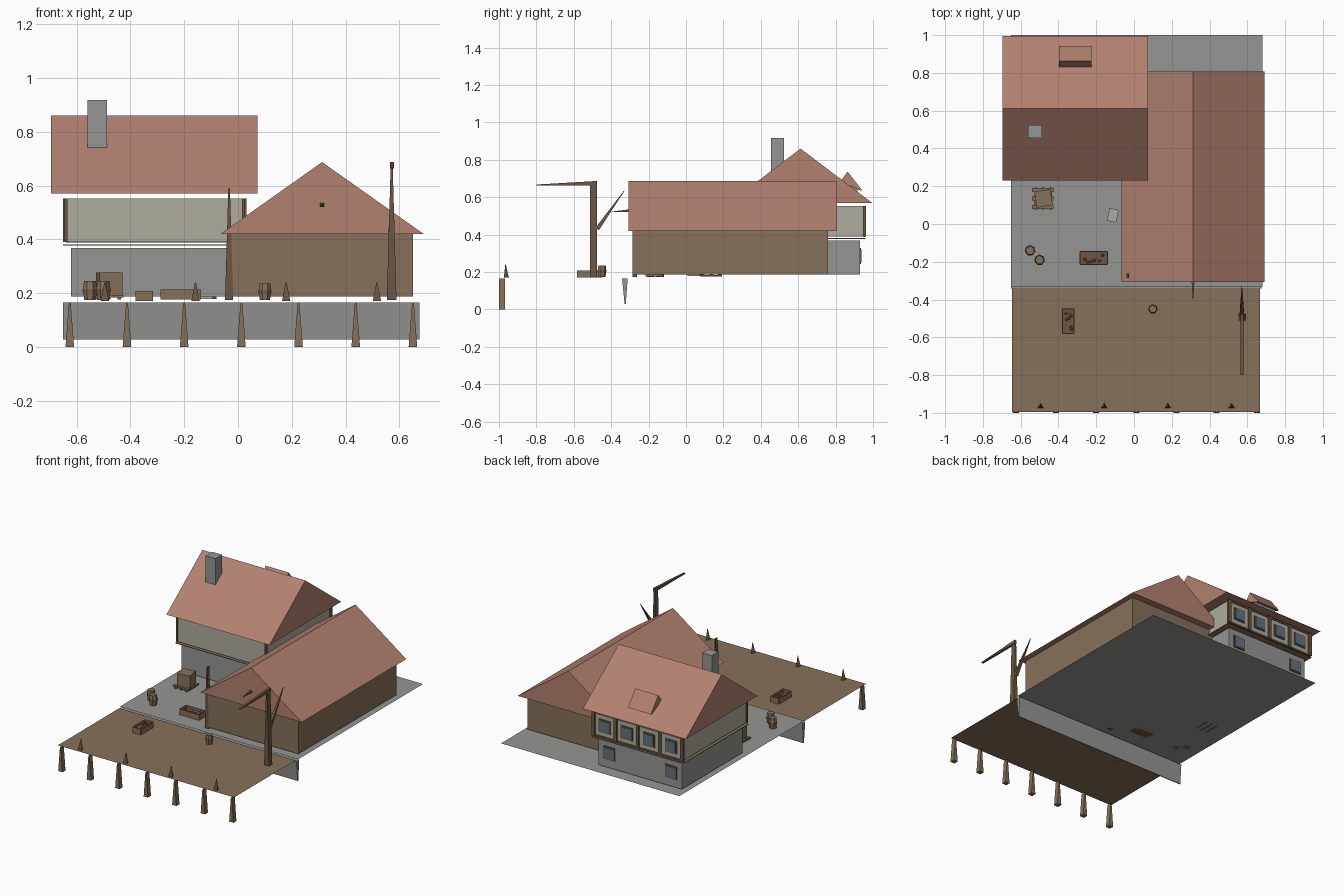
import bpy, bmesh, math, random
from mathutils import Vector, Matrix

if "Cube" in bpy.data.objects:
    bpy.data.objects.remove(bpy.data.objects["Cube"])

random.seed(4)


def material(name, r, g, b):
    m = bpy.data.materials.new(name)
    m.diffuse_color = (r, g, b, 1)
    m.use_nodes = True
    m.node_tree.nodes["Principled BSDF"].inputs["Base Color"].default_value = m.diffuse_color
    return m


TILE = material("roof_tile", 0.45, 0.22, 0.16)
WOOD = material("timber", 0.24, 0.165, 0.10)
DARK = material("dark_timber", 0.15, 0.095, 0.06)
STONE = material("stone", 0.30, 0.30, 0.29)
PLASTER = material("plaster", 0.43, 0.41, 0.34)
GLASS = material("glass", 0.12, 0.17, 0.22)
RED = material("red_goods", 0.50, 0.12, 0.09)


def finish(name, bm, mat, matrix=None):
    if matrix:
        bm.transform(matrix)
    bmesh.ops.recalc_face_normals(bm, faces=bm.faces)
    me = bpy.data.meshes.new(name)
    bm.to_mesh(me)
    bm.free()
    me.materials.append(mat)
    ob = bpy.data.objects.new(name, me)
    bpy.context.collection.objects.link(ob)
    return ob


def box(name, x0, x1, y0, y1, z0, z1, mat, turn=0):
    bm = bmesh.new()
    bmesh.ops.create_cube(bm, size=1)
    bm.transform(Matrix.Diagonal((x1 - x0, y1 - y0, z1 - z0, 1)))
    place = Matrix.Translation(((x0 + x1) / 2, (y0 + y1) / 2, (z0 + z1) / 2))
    return finish(name, bm, mat, place @ Matrix.Rotation(math.radians(turn), 4, 'Z'))


def sheet(name, x0, x1, y0, y1, z, mat):
    bm = bmesh.new()
    bm.faces.new([bm.verts.new(p) for p in
                  ((x0, y0, z), (x1, y0, z), (x1, y1, z), (x0, y1, z))])
    return finish(name, bm, mat)


def prism(name, profile, axis, a, b, mat):
    """Extrude a 2D outline (across, z) along the x or y axis."""
    bm = bmesh.new()
    at = (lambda p, t: (t, p[0], p[1])) if axis == 'x' else (lambda p, t: (p[0], t, p[1]))
    ends = [[bm.verts.new(at(p, t)) for p in profile] for t in (a, b)]
    n = len(profile)
    bm.faces.new(ends[0])
    bm.faces.new(ends[1])
    for i in range(n):
        j = (i + 1) % n
        bm.faces.new((ends[0][i], ends[0][j], ends[1][j], ends[1][i]))
    return finish(name, bm, mat)


def spike(name, start, end, r1, r2, sides, mat):
    """Tapered bar between two points."""
    start, end = Vector(start), Vector(end)
    d = end - start
    bm = bmesh.new()
    bmesh.ops.create_cone(bm, cap_ends=True, segments=sides, radius1=r1,
                          radius2=r2, depth=d.length)
    spin = Matrix.Rotation(math.pi / sides, 4, 'Z')
    place = Matrix.Translation((start + end) / 2)
    return finish(name, bm, mat, place @ d.to_track_quat('Z', 'Y').to_matrix().to_4x4() @ spin)


def wedge_post(name, x, y0, y1, z0, z1, w, mat):
    prism(name, [(x - w / 2, z0), (x + w / 2, z0), (x + w * .1, z1), (x - w * .1, z1)],
          'y', y0, y1, mat)


def tray(name, cx, cy, w, d, z, h):
    """Open goods crate with red lumps."""
    t = 0.006
    box(name + "_base", cx - w/2, cx + w/2, cy - d/2, cy + d/2, z, z + h * .6, DARK)
    for s in (-1, 1):
        box(name + "_long_side", cx - w/2, cx + w/2, cy + s*d/2 - t/2, cy + s*d/2 + t/2, z, z + h, WOOD)
        box(name + "_end", cx + s*w/2 - t/2, cx + s*w/2 + t/2, cy - d/2, cy + d/2, z, z + h, WOOD)
    for i in range(7):
        px = cx + random.uniform(-.38, .38) * w
        py = cy + random.uniform(-.38, .38) * d
        spike(name + "_goods", (px, py, z + h*.6), (px, py, z + h*.95), .009, .004, 5, RED)


# quay ground, retaining wall and dock
GROUND, DECK = 0.176, 0.17
sheet("quay_ground", -.65, .68, -.33, 1.0, GROUND, STONE)
prism("quay_wall", [(-.342, .165), (-.312, .165), (-.322, .028), (-.328, .028)],
      'x', -.65, .675, STONE)
sheet("dock_deck", -.647, .668, -.995, -.34, DECK, WOOD)
for i in range(7):
    wedge_post("dock_pile", -.625 + i * .2125, -1.0, -.968, 0, .165, .032, WOOD)
for i in range(4):
    x = -.495 + i * .337
    spike("bollard", (x, -.965, DECK), (x, -.965, .24), .018, .002, 3, DARK)

# barn
box("barn_walls", -.025, .65, -.285, .76, .187, .42, WOOD)
prism("barn_roof", [(-.065, .42), (.69, .42), (.3125, .687)], 'y', -.308, .807, TILE)
spike("barn_hoist_beam", (.3125, -.30, .528), (.3125, -.395, .522), .011, .002, 4, DARK)

# house
box("house_ground_floor", -.62, 0, .285, .93, .187, .368, STONE)
box("house_floor_band", -.65, .03, .26, .96, .377, .381, WOOD)
box("house_upper_floor", -.64, .02, .267, .953, .39, .552, PLASTER)
prism("house_roof", [(.23, .57), (.995, .57), (.6125, .86)], 'x', -.695, .073, TILE)
box("chimney", -.56, -.487, .455, .525, .74, .917, STONE)

# timber posts and windows on the back wall
for i in range(5):
    x = .02 - i * .165
    box("back_timber_post", x - .011, x + .011, .946, .962, .39, .552, DARK)
for x in (-.64, .02):
    box("front_timber_post", x - .006, x + .006, .26, .275, .39, .552, DARK)
for z in (.394, .546):
    box("back_timber_rail", -.64, .02, .95, .958, z - .006, z + .006, DARK)


def window(x, y, z):
    box("window_frame", x - .043, x + .043, y - .004, y + .006, z - .043, z + .043, DARK)
    box("window_glass", x - .035, x + .035, y, y + .009, z - .035, z + .035, GLASS)


for i in range(4):
    window(-.0625 - i * .165, .953, .47)
for x in (-.08, -.54):
    window(x, .93, .285)

# dormer
box("dormer_body", -.385, -.24, .83, .918, .61, .665, STONE)
prism("dormer_roof", [(.825, .685), (.864, .737), (.942, .637), (.93, .637)],
      'x', -.398, -.226, TILE)

# hoist crane on the dock
wedge_post("crane_mast", .571, -.512, -.476, .175, .68, .036, DARK)
prism("crane_arm", [(-.80, .663), (-.80, .668), (-.476, .687), (-.476, .663)],
      'x', .564, .579, DARK)
spike("crane_brace", (.571, -.475, .43), (.571, -.33, .635), .016, .002, 4, DARK)

# lamp pole by the barn corner
wedge_post("barn_corner_pole", -.033, -.285, -.263, .174, .59, .03, DARK)

# barrels
for x, y, r, top in ((-.55, -.14, .027, .245), (-.5, -.19, .027, .245), (.1, -.45, .024, .236)):
    mid = (GROUND + top) / 2
    spike("barrel_lower", (x, y, .174), (x, y, mid), r * .8, r, 7, WOOD)
    spike("barrel_upper", (x, y, mid), (x, y, top), r, r * .85, 7, WOOD)
    spike("barrel_hoop", (x, y, mid - .004), (x, y, mid + .004), r * 1.06, r * 1.06, 7, DARK)

# goods trays, crate on pallet, paving plate
tray("quay_tray", -.2125, -.18, .145, .068, GROUND, .038)
tray("dock_tray", -.348, -.515, .06, .13, DECK, .038)
for i in (-1, 0, 1):
    box("pallet_slat", -.54, -.425, .125 + i * .045, .145 + i * .045, .184, .194, WOOD, 0)
    box("pallet_runner", -.488 + i * .04, -.474 + i * .04, .077, .193, .176, .185, DARK, 0)
box("crate", -.522, -.436, .093, .178, .194, .276, WOOD, 9)
box("pale_crate_lid", -.137, -.087, .012, .08, .178, .188, PLASTER, -12)
